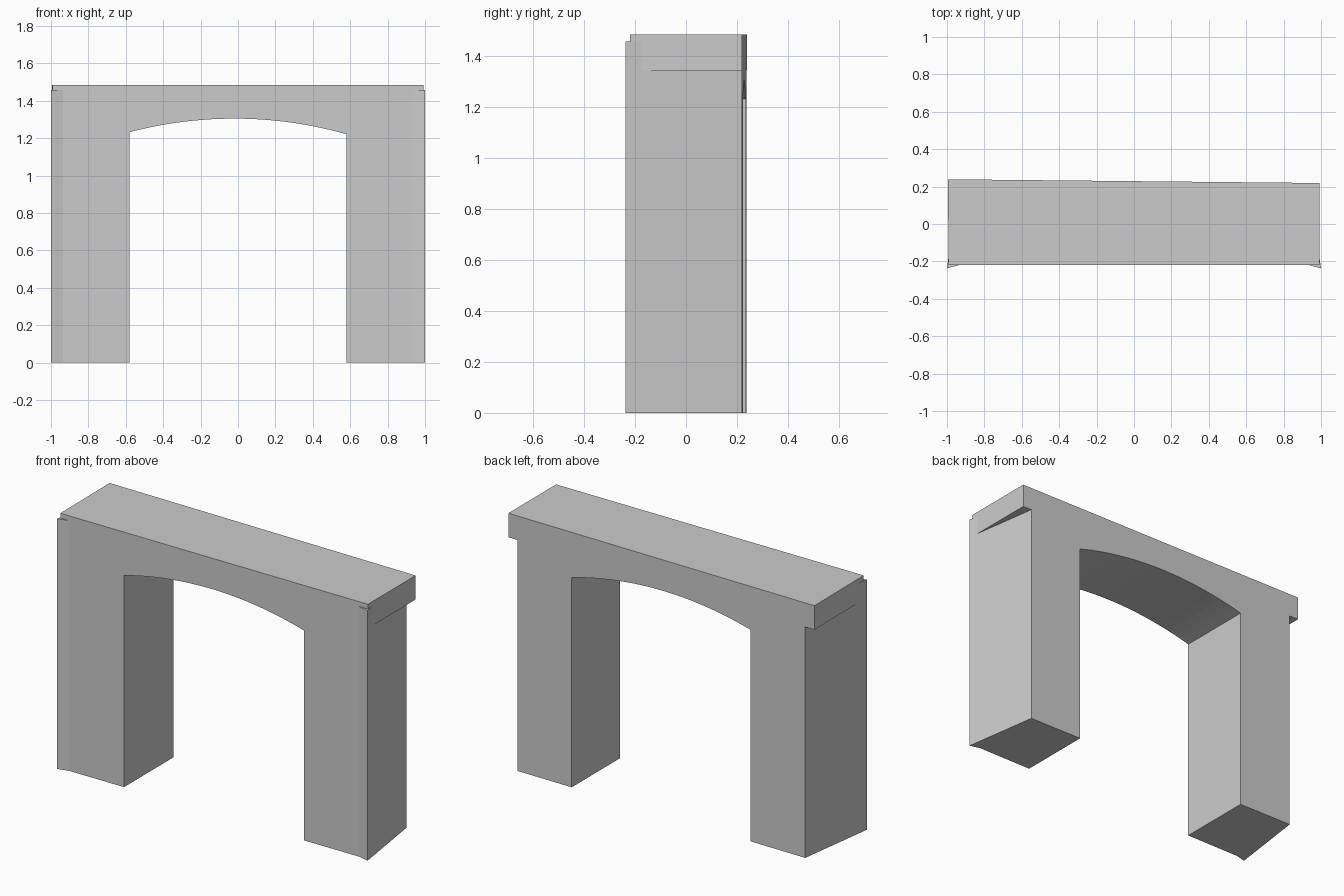
import bpy, bmesh, math

if "Cube" in bpy.data.objects:
    bpy.data.objects.remove(bpy.data.objects["Cube"])


def prism(name, points, to_3d, low, high):
    """Extrude a flat outline between two levels."""
    bm = bmesh.new()
    a = [bm.verts.new(to_3d(p, low)) for p in points]
    b = [bm.verts.new(to_3d(p, high)) for p in points]
    n = len(points)
    bm.faces.new(a[::-1])
    bm.faces.new(b)
    for i in range(n):
        j = (i + 1) % n
        bm.faces.new((a[i], a[j], b[j], b[i]))
    bmesh.ops.recalc_face_normals(bm, faces=bm.faces[:])
    mesh = bpy.data.meshes.new(name)
    bm.to_mesh(mesh)
    bm.free()
    obj = bpy.data.objects.new(name, mesh)
    bpy.context.collection.objects.link(obj)
    return obj


def combine(target, other, operation):
    """Apply a boolean and remove the helper."""
    mod = target.modifiers.new(operation, 'BOOLEAN')
    mod.operation = operation
    mod.solver = 'EXACT'
    mod.object = other
    bpy.context.view_layer.objects.active = target
    bpy.ops.object.modifier_apply(modifier=mod.name)
    bpy.data.objects.remove(other)


def plan(p, level):
    return (p[0], p[1], level)


def elevation(p, level):
    return (p[0], level, p[1])


def back(x):
    """The back wall is slightly skewed."""
    return 0.229 - 0.01 * x


# wall with tapered ends and flared front corners
wall = prism("arch_wall", [(-1, -0.237), (-0.935, -0.22), (0.935, -0.22),
                           (1, -0.237), (0.932, back(0.932)),
                           (-0.935, back(-0.935))], plan, 0, 1.457)

# top slab, overhanging at the rear of both ends
slab = prism("top_slab", [(-0.991, -0.22), (0.991, -0.22),
                          (0.991, back(0.991)), (-0.995, back(-0.995))],
             plan, 1.345, 1.485)
combine(wall, slab, 'UNION')

# opening with a shallow segmental arch
R, apex_x, apex_z, half = 2.2, -0.02, 1.305, 0.58
opening = [(-half, -0.2), (half, -0.2)]
for i in range(25):
    x = half - 2 * half * i / 24
    opening.append((x, apex_z - R + math.sqrt(R * R - (x - apex_x) ** 2)))
cutter = prism("opening_cutter", opening, elevation, -0.5, 0.5)
cutter.hide_render = True
combine(wall, cutter, 'DIFFERENCE')
